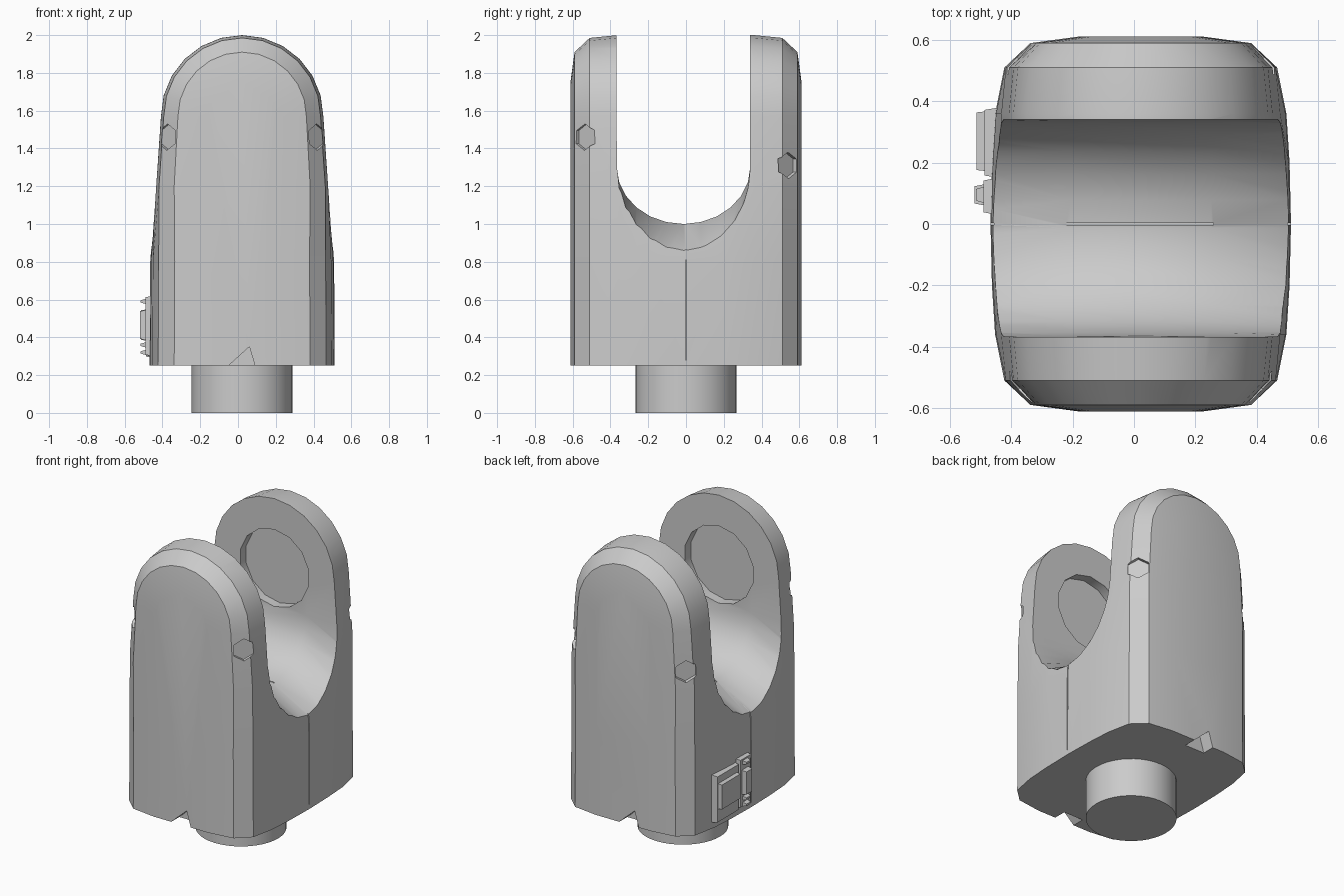
import bpy, bmesh, math
from mathutils import Matrix, Vector

if "Cube" in bpy.data.objects:
    bpy.data.objects.remove(bpy.data.objects["Cube"], do_unlink=True)

CX = 0.022      # centre line of the body
FLOOR = 0.25    # underside of the housing

grey = bpy.data.materials.new("plain_grey")
grey.use_nodes = True
grey.diffuse_color = (0.6, 0.6, 0.6, 1)
grey.node_tree.nodes["Principled BSDF"].inputs["Base Color"].default_value = (0.6, 0.6, 0.6, 1)


def finish(name, bm):
    bmesh.ops.recalc_face_normals(bm, faces=bm.faces)
    mesh = bpy.data.meshes.new(name)
    bm.to_mesh(mesh)
    bm.free()
    obj = bpy.data.objects.new(name, mesh)
    bpy.context.collection.objects.link(obj)
    mesh.materials.append(grey)
    return obj


def loft(name, rings):
    """Skin a list of equally long closed rings and cap both ends."""
    bm = bmesh.new()
    loops = [[bm.verts.new(p) for p in ring] for ring in rings]
    n = len(loops[0])
    for a, b in zip(loops, loops[1:]):
        for i in range(n):
            j = (i + 1) % n
            bm.faces.new((a[i], a[j], b[j], b[i]))
    bm.faces.new(loops[0])
    bm.faces.new(loops[-1])
    return finish(name, bm)


def box(name, x, y, z, taper=0.0):
    """Box from ranges; taper shrinks the -x face."""
    rings = []
    for px, t in ((x[0], taper), (x[1], 0)):
        rings.append([(px, y[0] + t, z[0] + t), (px, y[1] - t, z[0] + t),
                      (px, y[1] - t, z[1] - t), (px, y[0] + t, z[1] - t)])
    return loft(name, rings)


def cylinder(name, centre, axis, radius, depth, sides):
    bm = bmesh.new()
    turn = Vector(axis).to_track_quat('Z', 'Y').to_matrix().to_4x4()
    bmesh.ops.create_cone(bm, cap_ends=True, segments=sides, radius1=radius, radius2=radius,
                          depth=depth, matrix=Matrix.Translation(centre) @ turn)
    return finish(name, bm)


def cut(target, cutter):
    cutter.hide_render = True
    mod = target.modifiers.new("cut", 'BOOLEAN')
    mod.operation, mod.solver, mod.object = 'DIFFERENCE', 'EXACT', cutter
    bpy.context.view_layer.objects.active = target
    bpy.ops.object.modifier_apply(modifier=mod.name)
    bpy.data.objects.remove(cutter, do_unlink=True)


def smooth(obj, angle):
    bpy.ops.object.select_all(action='DESELECT')
    obj.select_set(True)
    bpy.context.view_layer.objects.active = obj
    bpy.ops.object.shade_smooth_by_angle(angle=math.radians(angle))


# Housing: arched outlines stacked from front to back
def arch_ring(y, inset):
    wide = 0.49 - 0.03 * (y / 0.51) ** 2
    side = [(wide, FLOOR), (wide - 0.003, 0.8), (0.455, 1.2)]
    right = [(min(w, wide) - inset, z) for w, z in side]
    r = 0.43 - inset
    arc = [(r * math.cos(math.pi * i / 12), 1.57 + r * math.sin(math.pi * i / 12)) for i in range(13)]
    left = [(-w, z) for w, z in reversed(right)]
    return [(CX + px, y, pz) for px, pz in right + arc + left]


half = [(0.0, 0.0), (0.2, 0.0), (0.36, 0.0), (0.51, 0.015), (0.59, 0.09), (0.612, 0.25)]
sections = [(-y, d) for y, d in reversed(half)] + half[1:]
housing = loft("housing", [arch_ring(y, d) for y, d in sections])


# Saddle slot between the two arms, dipping towards both sides
def slot_ring(x, depth):
    ring = [(x, 0.34, 2.2)]
    for i in range(13):
        a = math.pi * i / 12
        ring.append((x, -0.013 + 0.353 * math.cos(a), 1.3 - depth * math.sin(a)))
    return ring + [(x, -0.37, 2.2)]


cut(housing, loft("slot_cutter", [slot_ring(CX + x, d) for x, d in
                                  ((-0.6, 0.505), (-0.23, 0.3), (0.23, 0.3), (0.6, 0.505))]))

# Round recesses on the inner arm faces
cut(housing, cylinder("recess_cutter", (CX, -0.015, 1.55), (0, 1, 0), 0.25, 0.83, 14))

# Corner pits and bottom notches, front and back
for s, z in ((-1, 1.46), (1, 1.31)):
    for m in (-1, 1):
        cut(housing, cylinder("pit_cutter", (CX + m * 0.43, s * 0.57, z), (m, s, 0), 0.07, 0.13, 6))
    tri = [(-0.05, 0.2), (-0.05, FLOOR), (0.06, 0.35), (0.09, FLOOR), (0.09, 0.2)]
    cut(housing, loft("notch_cutter", [[(-s * x, y * s, z) for x, z in tri] if s > 0 else
                                       [(x, y * s, z) for x, z in tri] for y in (0.53, 0.7)]))

# Hairline seam down each side and over the saddle
for m in (-1, 1):
    xs = sorted((CX + m * 0.478, CX + m * 0.6))
    cut(housing, box("seam_cutter", xs, (-0.003, 0.003), (0.28, 0.95)))
cut(housing, box("saddle_seam_cutter", (-0.22, 0.26), (-0.003, 0.003), (0.99, 1.05)))
smooth(housing, 32)

# Mounting stub
stub = cylinder("mounting_stub", (CX, 0, 0.14), (0, 0, 1), 0.267, 0.28, 40)
smooth(stub, 40)

# Side latch: backing plate, raised cover, slider strip and small studs
box("latch_plate", (-0.487, -0.44), (0.15, 0.38), (0.29, 0.6), 0.008)
box("latch_cover", (-0.513, -0.46), (0.17, 0.37), (0.38, 0.55), 0.006)
box("slider_frame", (-0.49, -0.45), (0.03, 0.15), (0.3, 0.62), 0.008)
box("slider_strip", (-0.52, -0.46), (0.055, 0.135), (0.38, 0.55), 0.012)
for i, z in enumerate((0.32, 0.36, 0.59)):
    box("slider_stud_%d" % (i + 1), (-0.515, -0.46), (0.06, 0.13), (z - 0.022, z + 0.022), 0.016)
